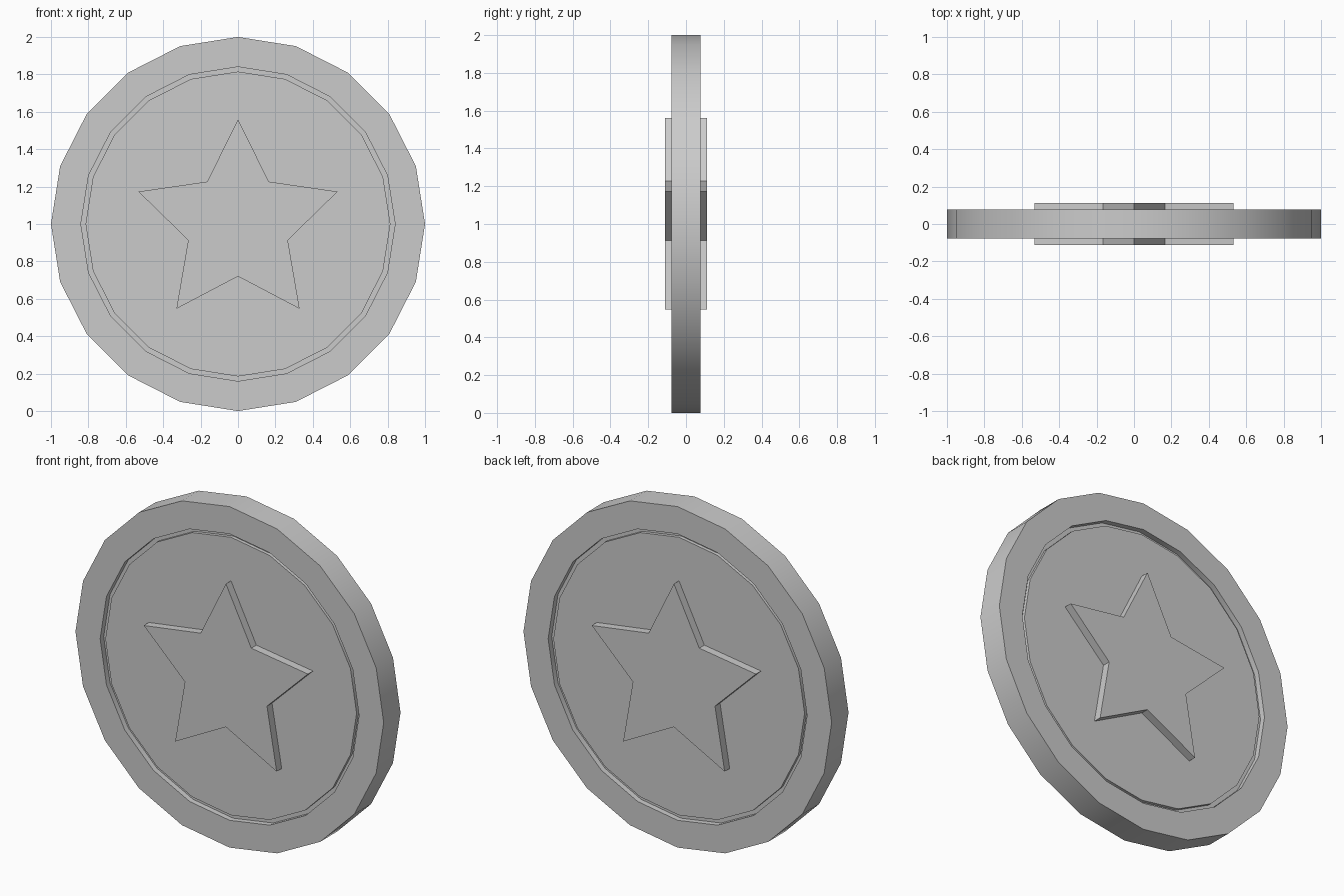
import bpy, bmesh
from math import sin, cos, pi, radians

cube = bpy.data.objects.get("Cube")
if cube:
    bpy.data.objects.remove(cube)

SIDES = 20
RIM_Y, FACE_Y, FLOOR_Y, STAR_Y = 0.078, 0.065, 0.045, 0.112

metal = bpy.data.materials.new("grey_metal")
metal.use_nodes = True
GREY = (0.6, 0.6, 0.6, 1)
metal.diffuse_color = GREY
metal.node_tree.nodes["Principled BSDF"].inputs["Base Color"].default_value = GREY


def ring(bm, radii, y):
    """Loop of vertices around the coin axis, first one pointing up."""
    n = len(radii)
    return [bm.verts.new((r * sin(2 * pi * i / n), y, 1 + r * cos(2 * pi * i / n)))
            for i, r in enumerate(radii)]


def loft(name, loops):
    """Join (radii, y) loops with quads and cap both ends."""
    bm = bmesh.new()
    rings = [ring(bm, radii, y) for radii, y in loops]
    for a, b in zip(rings, rings[1:]):
        for i in range(len(a)):
            j = (i + 1) % len(a)
            bm.faces.new((a[i], a[j], b[j], b[i]))
    bm.faces.new(rings[0])
    bm.faces.new(rings[-1])
    bmesh.ops.recalc_face_normals(bm, faces=bm.faces)
    mesh = bpy.data.meshes.new(name)
    bm.to_mesh(mesh)
    bm.free()
    mesh.materials.append(metal)
    obj = bpy.data.objects.new(name, mesh)
    bpy.context.collection.objects.link(obj)
    return obj


# Coin body: raised rim, narrow groove and centre disc, same on both sides
half = [(0.815, FACE_Y), (0.815, FLOOR_Y), (0.84, FLOOR_Y), (0.84, RIM_Y), (1.0, RIM_Y)]
profile = [(r, -y) for r, y in half] + half[::-1]
coin = loft("coin_body", [([r] * SIDES, y) for r, y in profile])

# Rounded shading around the rim, sharp steps
bpy.ops.object.select_all(action='DESELECT')
coin.select_set(True)
bpy.context.view_layer.objects.active = coin
bpy.ops.object.shade_smooth_by_angle(angle=radians(30))

# Raised star on each side
star = [0.56, 0.28] * 5
for name, side in (("front_star", -1), ("back_star", 1)):
    loft(name, [(star, side * (FACE_Y - 0.005)), (star, side * STAR_Y)])
